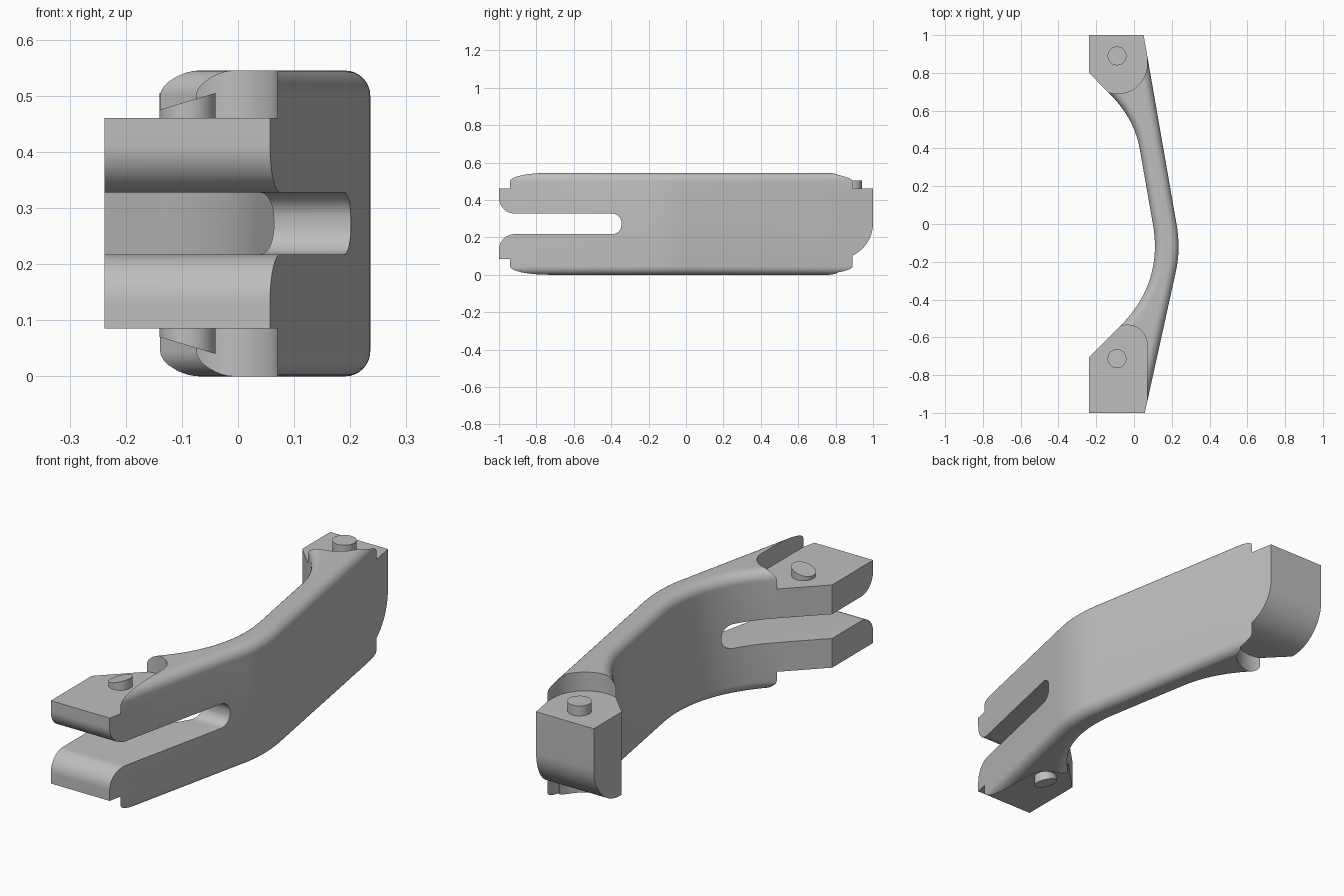
import bpy, bmesh, math
from mathutils import Vector

if "Cube" in bpy.data.objects:
    bpy.data.objects.remove(bpy.data.objects["Cube"])

H = 0.545            # total height
MID = H / 2
LEDGE = 0.085        # depth of the pockets above and below the end blocks

grey = bpy.data.materials.new("light grey")
grey.diffuse_color = (0.52, 0.52, 0.52, 1)
grey.use_nodes = True
grey.node_tree.nodes["Principled BSDF"].inputs["Base Color"].default_value = grey.diffuse_color


def arc(cx, cy, r, a0, a1, n=20):
    return [(cx + r * math.cos(math.radians(a0 + (a1 - a0) * i / n)),
             cy + r * math.sin(math.radians(a0 + (a1 - a0) * i / n))) for i in range(n + 1)]


def bezier(a, b, c, n=20):
    a, b, c = Vector(a), Vector(b), Vector(c)
    return [tuple(a * (1 - t) ** 2 + b * 2 * t * (1 - t) + c * t * t)
            for t in (i / n for i in range(n + 1))]


def prism(name, pts, lo, hi, axis="z", bevel=0):
    """Extrude a flat outline along z (points are x, y) or x (points are y, z)."""
    place = (lambda p, h: (p[0], p[1], h)) if axis == "z" else (lambda p, h: (h, p[0], p[1]))
    bm = bmesh.new()
    rings = [[bm.verts.new(place(p, h)) for p in pts] for h in (lo, hi)]
    caps = [bm.faces.new(r) for r in rings]
    n = len(pts)
    for i in range(n):
        j = (i + 1) % n
        bm.faces.new((rings[0][i], rings[0][j], rings[1][j], rings[1][i]))
    bmesh.ops.recalc_face_normals(bm, faces=bm.faces)
    if bevel:
        edges = [e for f in caps for e in f.edges]
        bmesh.ops.bevel(bm, geom=edges, offset=bevel, offset_type='OFFSET', segments=8,
                        profile=0.5, affect='EDGES', clamp_overlap=False)
    mesh = bpy.data.meshes.new(name)
    bm.to_mesh(mesh)
    bm.free()
    mesh.materials.append(grey)
    ob = bpy.data.objects.new(name, mesh)
    bpy.context.collection.objects.link(ob)
    return ob


def select(ob):
    bpy.ops.object.select_all(action='DESELECT')
    ob.select_set(True)
    bpy.context.view_layer.objects.active = ob


def cut(ob, cutter):
    cutter.hide_render = True
    select(ob)
    m = ob.modifiers.new("cut", 'BOOLEAN')
    m.operation, m.solver, m.object = 'DIFFERENCE', 'EXACT', cutter
    bpy.ops.object.modifier_apply(modifier=m.name)
    bpy.data.objects.remove(cutter)


# Bent link with rounded top and bottom rims
outline = [(0.051, 1.0)]
outline += bezier((0.225, 0.0), (0.248, -0.131), (0.222, -0.25))
outline += [(0.057, -1.0), (-0.238, -1.0), (-0.238, -0.706)]
outline += bezier((-0.074, -0.542), (0.155, -0.313), (0.10, 0.0))
outline += bezier((0.03, 0.40), (0.0, 0.565), (-0.137, 0.697))
outline += [(-0.238, 0.80), (-0.238, 1.0)]
body = prism("bent_link", outline, 0, H, bevel=0.045)

# Pockets that thin both ends, above and below
far = [(0.07, 1.2)] + arc(-0.087, 0.847, 0.157, 0, -135)
far += [(-0.5, far[-1][1]), (-0.5, 1.2)]
near = [(0.07, -1.2)] + arc(-0.035, -0.64, 0.105, 0, 135)
near += [(-0.5, near[-1][1]), (-0.5, -1.2)]
for pts in (far, near):
    for lo, hi in ((-0.2, LEDGE), (H - LEDGE, H + 0.2)):
        cut(body, prism("pocket_cutter", pts, lo, hi))

# Large round under the far block
rounding = arc(0.81, 0.275, 0.19, -90, 0) + [(1.2, 0.275), (1.2, -0.1), (0.81, -0.1)]
cut(body, prism("round_cutter", rounding, -0.5, 0.07, "x"))

# Fork slot with flared mouth in the near end
half = 0.055
lower = [(-1.2, MID - half - 0.085)] + arc(-0.915, MID - half - 0.085, 0.085, 180, 90)
lower += arc(-0.395, MID - half + 0.05, 0.05, -90, 0, 10)
upper = [(y, H - z) for y, z in reversed(lower)]
cut(body, prism("slot_cutter", lower + upper, -0.5, 0.5, "x"))

# Pins: flat on the far block, slanted above and below the near fork
pins = [prism("far_pin", arc(-0.09, 0.89, 0.05, 0, 350, 35), 0.44, 0.505)]
for name, flip in (("near_pin_top", False), ("near_pin_bottom", True)):
    pin = prism(name, arc(-0.09, -0.713, 0.05, 0, 350, 35), 0.44, 0.49)
    for v in pin.data.vertices:
        if v.co.z > 0.47:
            v.co.z += 0.3 * (v.co.x + 0.09)
        if flip:
            v.co.z = H - v.co.z
    if flip:
        pin.data.flip_normals()
    pins.append(pin)

for ob in [body] + pins:
    select(ob)
    bpy.ops.object.shade_smooth_by_angle(angle=math.radians(30))
